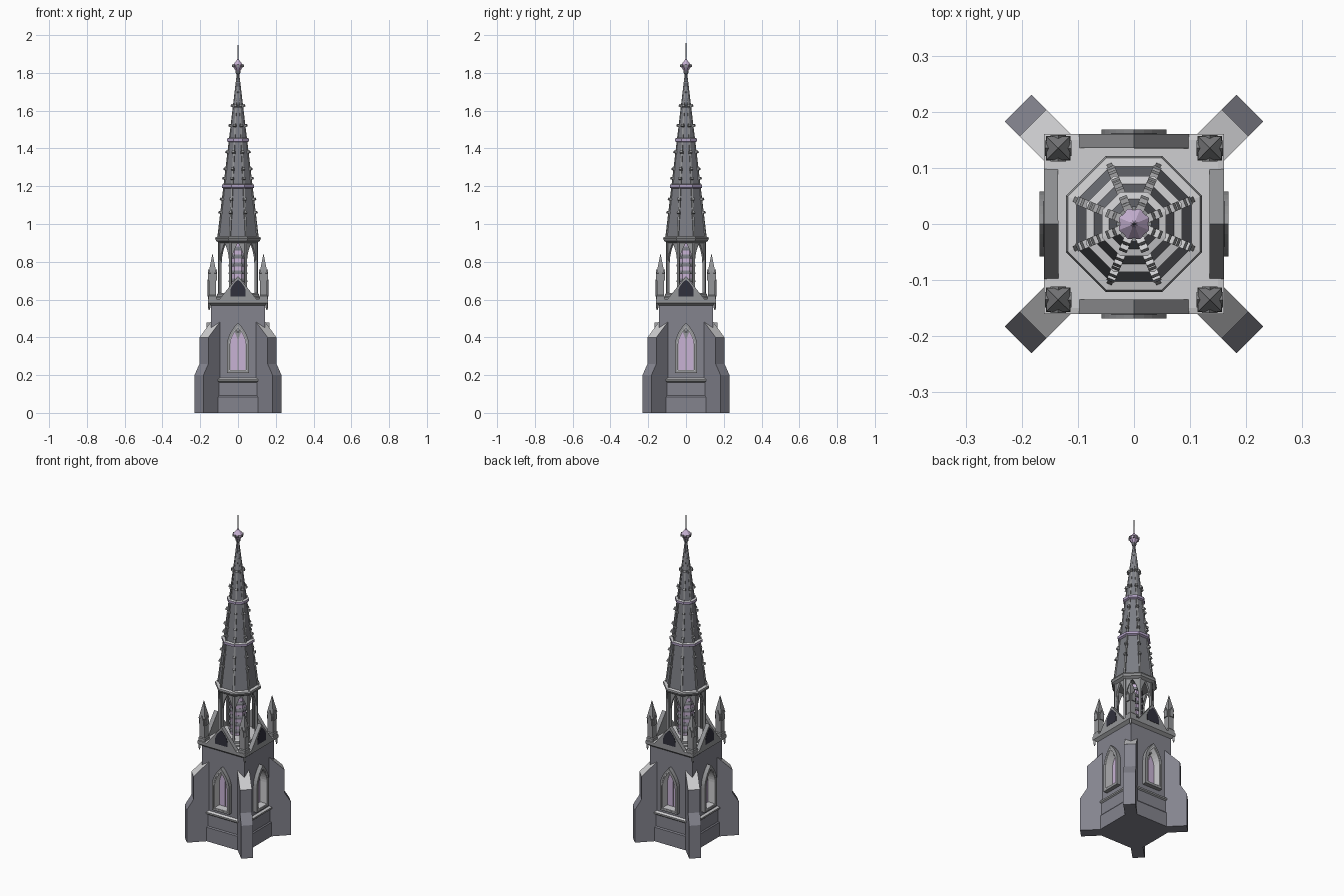
import bpy, bmesh, math
from mathutils import Matrix, Vector

if "Cube" in bpy.data.objects:
    bpy.data.objects.remove(bpy.data.objects["Cube"])


def material(name, rgb):
    m = bpy.data.materials.new(name)
    m.use_nodes = True
    m.diffuse_color = (*rgb, 1)
    m.node_tree.nodes["Principled BSDF"].inputs["Base Color"].default_value = (*rgb, 1)
    return m


WALL = material("wall stone", (0.23, 0.23, 0.27))
TRIM = material("trim stone", (0.30, 0.305, 0.315))
LIGHT = material("pale weathered stone", (0.62, 0.62, 0.635))
SLATE = material("spire slate", (0.20, 0.205, 0.23))
GLASS = material("lavender glass", (0.58, 0.45, 0.66))
BAND = material("lavender band", (0.44, 0.36, 0.55))
DARK = material("dark opening", (0.03, 0.03, 0.045))


def turn(degrees):
    return Matrix.Rotation(math.radians(degrees), 4, 'Z')


QUARTERS = [turn(90 * k) for k in range(4)]
EIGHTHS = [turn(45 * k) for k in range(8)]
RIDGES = [turn(45 * k + 22.5) for k in range(8)]
CORNERS = [turn(90 * k + 45) for k in range(4)]


def make(name, mat, build, places=(Matrix(),), pale_tops=False):
    """Build one object at every placement; upward faces can be pale stone."""
    bm = bmesh.new()
    for place in places:
        part = bmesh.new()
        build(part)
        bmesh.ops.remove_doubles(part, verts=part.verts, dist=1e-6)
        bmesh.ops.recalc_face_normals(part, faces=part.faces)
        part.transform(place)
        temp = bpy.data.meshes.new("temp")
        part.to_mesh(temp)
        bm.from_mesh(temp)
        bpy.data.meshes.remove(temp)
        part.free()
    bm.normal_update()
    if pale_tops:
        for face in bm.faces:
            face.material_index = int(face.normal.z > 0.6)
    mesh = bpy.data.meshes.new(name)
    mesh.materials.append(mat)
    if pale_tops:
        mesh.materials.append(LIGHT)
    bm.to_mesh(mesh)
    bm.free()
    bpy.context.collection.objects.link(bpy.data.objects.new(name, mesh))


def lathe(profile, n=8, x=0, y=0):
    """Stack of n-sided rings; profile holds (flat-side radius, z)."""
    def build(bm):
        rings = []
        for a, z in profile:
            r = max(a, 1e-5) / math.cos(math.pi / n)
            rings.append([bm.verts.new((x + r * math.cos((2 * k + 1) * math.pi / n),
                                        y + r * math.sin((2 * k + 1) * math.pi / n), z))
                          for k in range(n)])
        for lo, hi in zip(rings, rings[1:]):
            for k in range(n):
                j = (k + 1) % n
                bm.faces.new((lo[k], lo[j], hi[j], hi[k]))
        bm.faces.new(rings[0])
        bm.faces.new(rings[-1])
    return build


def prism(outline, y0, y1):
    """Extrude an (x, z) outline out from the centre, towards the front."""
    def build(bm):
        near = [bm.verts.new((x, -y1, z)) for x, z in outline]
        far = [bm.verts.new((x, -y0, z)) for x, z in outline]
        bm.faces.new(near)
        bm.faces.new(far)
        for k in range(len(outline)):
            j = (k + 1) % len(outline)
            bm.faces.new((near[k], near[j], far[j], far[k]))
    return build


def frame(outer, inner, y0, y1, closed=True):
    """Strip between two matching outlines."""
    def build(bm):
        loops = [[bm.verts.new((x, -y, z)) for x, z in line]
                 for line, y in ((outer, y1), (inner, y1), (inner, y0), (outer, y0))]
        count = len(outer) if closed else len(outer) - 1
        for k in range(count):
            j = (k + 1) % len(outer)
            for a, b in zip(loops, loops[1:] + loops[:1]):
                bm.faces.new((a[k], a[j], b[j], b[k]))
        if not closed:
            for k in (0, -1):
                bm.faces.new([line[k] for line in loops])
    return build


def lancet(w, z0, spring, top, cx=0, steps=6):
    """Pointed arch outline, from bottom left over the apex to bottom right."""
    left = [(-w, z0)] + [(-w * (1 - (i / steps) ** 2), spring + (top - spring) * i / steps)
                         for i in range(steps)]
    return ([(cx + x, z) for x, z in left] + [(cx, top)] +
            [(cx - x, z) for x, z in reversed(left)])


def arched_panel(arch, half_width, top, y0, y1):
    """Flat wall panel around an arch that is open at the bottom."""
    last = len(arch) - 1
    surround = []
    for i, (x, z) in enumerate(arch):
        edge = min(i, last - i)
        surround.append((math.copysign(half_width, x) if edge < 3 else x, z if edge < 2 else top))
    return frame(surround, arch, y0, y1, closed=False)


# Tower body with window recesses, string course and cornice
make("tower_base", WALL, lathe([(.152, 0), (.152, .085), (.147, .092), (.147, .17),
                                (.143, .185), (.143, .222)], 4))
make("tower_core", WALL, lathe([(.11, .2), (.11, .58)], 4))
make("tower_walls", WALL, arched_panel(lancet(.046, .222, .356, .46), .1429, .58, .11, .143),
     QUARTERS)
make("string_course", TRIM, lathe([(.147, .162), (.154, .168), (.154, .178), (.143, .186)], 4),
     pale_tops=True)
make("cornice", TRIM, lathe([(.143, .568), (.16, .582), (.16, .602), (.15, .604)], 4),
     pale_tops=True)

# Stepped diagonal buttresses, drawn in side profile then turned to the corners
W = .0335
side = [(.12, 0), (.292, 0), (.292, .2), (.255, .26), (.255, .40), (.155, .495), (.12, .495)]
make("buttresses", WALL, prism(side, -W, W), CORNERS, pale_tops=True)

# Recessed lancet windows on all four sides
make("window_frames", TRIM, frame(lancet(.058, .21, .36, .478), lancet(.046, .222, .356, .46),
                                  .12, .168), QUARTERS)
make("window_linings", LIGHT, frame(lancet(.0465, .221, .356, .461), lancet(.042, .226, .354, .452),
                                    .11, .167), QUARTERS)
make("window_tracery", TRIM, prism(lancet(.044, .215, .355, .457), .105, .115), QUARTERS)
for label, cx in (("left", .0215), ("right", -.0215)):
    make("window_light_" + label, GLASS,
         prism(lancet(.0195, .224, .375, .433, cx), .115, .12), QUARTERS)
circle = [(math.cos(k * math.pi / 6), math.sin(k * math.pi / 6)) for k in range(12)]
make("window_roundels", TRIM, frame([(.017 * c, .442 + .017 * s) for c, s in circle],
                                    [(.010 * c, .442 + .010 * s) for c, s in circle],
                                    .115, .135), QUARTERS)

# Small pendants below the cornice corners
make("cornice_pendants", TRIM, lathe([(.0015, .545), (.005, .56), (.005, .59)], 4, .216, 0), CORNERS)

# Parapet gables with dark arched openings
make("parapet_gables", TRIM, prism([(-.1, .60), (.1, .60), (0, .725)], .135, .16), QUARTERS)
make("gable_openings", DARK, prism(lancet(.041, .615, .64, .705), .156, .1615), QUARTERS)

# Corner pinnacles with a small gablet on each face
spots = [Matrix.Translation((.135 * sx, .135 * sy, 0)) for sx in (-1, 1) for sy in (-1, 1)]
make("pinnacle_shafts", TRIM, lathe([(.022, .60), (.022, .62), (.018, .625), (.018, .735),
                                     (.021, .74), (.013, .78), (0, .845)], 4), spots)
make("pinnacle_gablets", TRIM,
     prism([(-.014, .70), (.014, .70), (.014, .725), (0, .758), (-.014, .725)], .012, .024),
     [s @ q for s in spots for q in QUARTERS])

# Open octagonal lantern with an arch on every face
make("lantern_base", TRIM, lathe([(.121, .60), (.121, .612), (.11, .616), (.11, .63), (.10, .634)]),
     pale_tops=True)
make("lantern_arches", TRIM, arched_panel(lancet(.034, .63, .79, .90), .042, .912, .088, .1), EIGHTHS)
make("lantern_piers", TRIM, lathe([(.006, .63), (.006, .91)], 4, .106, 0), RIDGES)

# Striped core inside the lantern
make("lantern_core", GLASS, lathe([(.043, .62), (.043, .90)]))
for i in range(6):
    z = .65 + i * .042
    make(f"core_slat_{i + 1}", SLATE, lathe([(.049, z), (.049, z + .01), (.044, z + .02)]))

# Spire with its ridges, collars and crockets
BASE, TIP, R = .93, 1.82, .103
make("spire_base_ring", TRIM, lathe([(.10, .90), (.116, .91), (.121, .922), (.118, .931), (.10, .935)]),
     pale_tops=True)
make("spire", SLATE, lathe([(R, BASE), (.004, TIP)]))


def spire_radius(z):
    return R * (TIP - z) / (TIP - BASE)


for label, z in (("lower", 1.2), ("upper", 1.445)):
    a = spire_radius(z)
    make(f"spire_{label}_collar", BAND, lathe([(a, z - .014), (a + .014, z - .007),
                                               (a + .014, z + .008), (a - .002, z + .012)]),
         pale_tops=True)


def ridge(bm):
    ridge_r = R / math.cos(math.pi / 8)
    rings = []
    for z, s in ((BASE, .005), (TIP - .03, .003)):
        r = ridge_r * (TIP - z) / (TIP - BASE)
        rings.append([bm.verts.new((r + dx, dy, z))
                      for dx, dy in ((-s, -s), (s, -s), (s, s), (-s, s))])
    for k in range(4):
        j = (k + 1) % 4
        bm.faces.new((rings[0][k], rings[0][j], rings[1][j], rings[1][k]))
    for ring in rings:
        bm.faces.new(ring)


def crockets(bm):
    for z in (1.06, 1.13, 1.24, 1.29, 1.38, 1.52, 1.625):
        r = spire_radius(z) / math.cos(math.pi / 8)
        m = (Matrix.Translation(Vector((r + .004, 0, z))) @ Matrix.Rotation(-.4, 4, 'Y')
             @ Matrix.Diagonal((.02, .015, .012, 1)))
        bmesh.ops.create_cube(bm, size=1, matrix=m)


make("spire_ridges", TRIM, ridge, RIDGES)
make("spire_crockets", TRIM, crockets, RIDGES, pale_tops=True)

# Finial with small leaves, and a slender rod
make("finial_collar", SLATE, lathe([(.006, 1.79), (.012, 1.80), (.012, 1.81), (.006, 1.815)]))
make("finial", GLASS, lathe([(.008, 1.805), (.027, 1.834), (.027, 1.842), (.006, 1.868), (.003, 1.875)]))
make("finial_leaves", TRIM, prism([(-.004, 1.83), (.004, 1.83), (.004, 1.844), (-.004, 1.844)],
                                  .024, .031), EIGHTHS)
make("finial_rod", SLATE, lathe([(.0025, 1.87), (.0012, 1.955), (0, 2.0)], 6))
